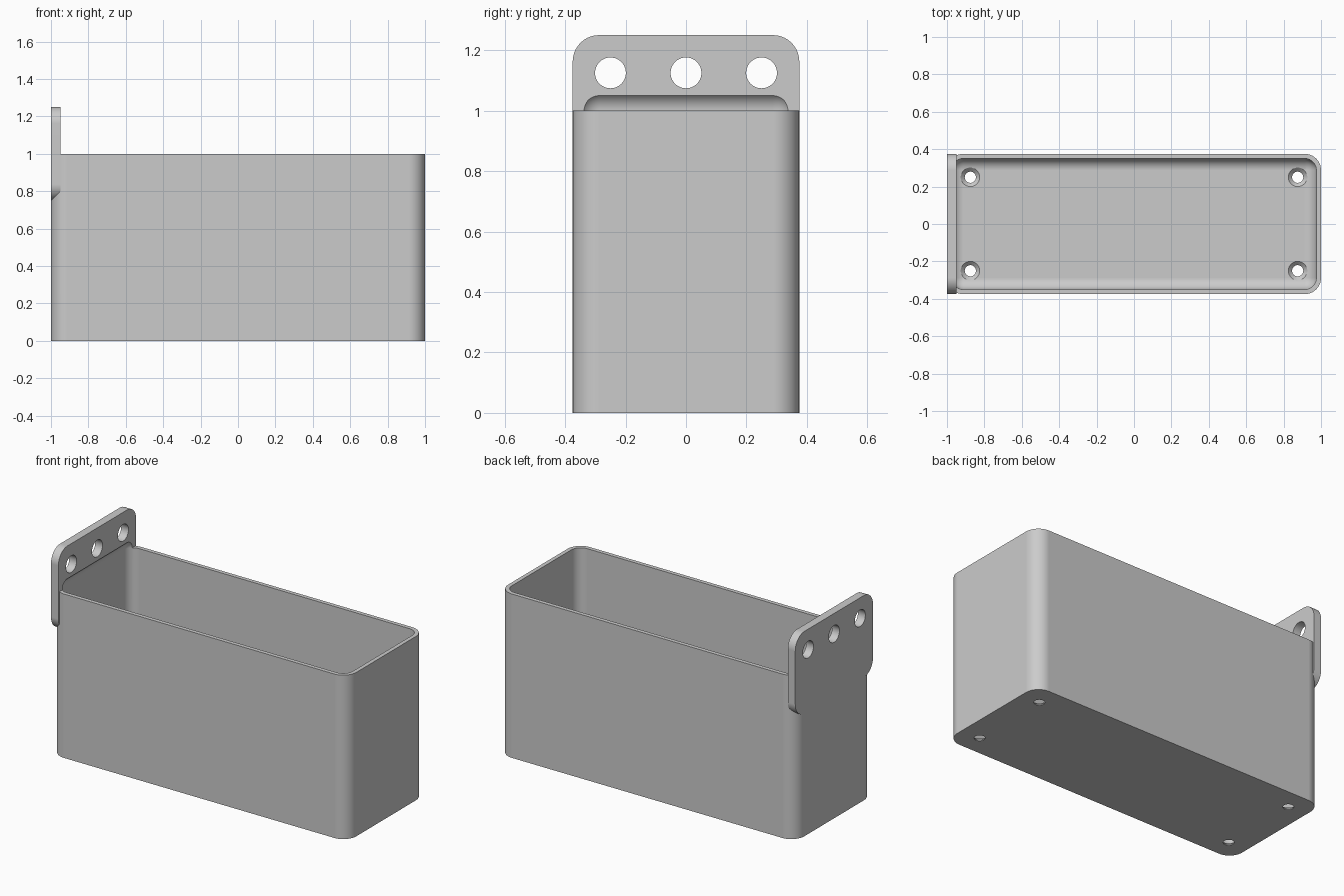
import bpy, bmesh, math
from mathutils import Matrix, Vector

cube = bpy.data.objects.get("Cube")
if cube:
    bpy.data.objects.remove(cube, do_unlink=True)

WALL, R_IN, R_OUT = 0.025, 0.0625, 0.0875
HALF_Y, BACK, FLANGE = 0.375, -1.0, 0.05

grey = bpy.data.materials.new("light grey")
grey.use_nodes = True
grey.diffuse_color = (0.6, 0.6, 0.6, 1)
grey.node_tree.nodes["Principled BSDF"].inputs["Base Color"].default_value = (0.6, 0.6, 0.6, 1)


def make(name, bm):
    mesh = bpy.data.meshes.new(name)
    bmesh.ops.recalc_face_normals(bm, faces=bm.faces)
    bm.to_mesh(mesh)
    bm.free()
    mesh.materials.append(grey)
    obj = bpy.data.objects.new(name, mesh)
    bpy.context.collection.objects.link(obj)
    return obj


def rounded_block(name, low, high, radius, axis=None):
    """Block with edges along one axis rounded, or all edges if axis is None."""
    low, high = Vector(low), Vector(high)
    bm = bmesh.new()
    bmesh.ops.create_cube(bm, size=1)
    bmesh.ops.scale(bm, vec=high - low, verts=bm.verts)
    bmesh.ops.translate(bm, vec=(low + high) / 2, verts=bm.verts)
    edges = [e for e in bm.edges if axis is None
             or abs((e.verts[0].co - e.verts[1].co).normalized()[axis]) > 0.9]
    bmesh.ops.bevel(bm, geom=edges, offset=radius, offset_type='OFFSET',
                    segments=10, profile=0.5, affect='EDGES')
    return make(name, bm)


def round_cutter(name, centre, r1, r2, depth, along_x=False):
    """Cylinder or cone centred on a point, along z or x."""
    bm = bmesh.new()
    turn = Matrix.Rotation(math.pi / 2, 4, 'Y') if along_x else Matrix()
    bmesh.ops.create_cone(bm, cap_ends=True, segments=40, radius1=r1, radius2=r2,
                          depth=depth, matrix=Matrix.Translation(centre) @ turn)
    return make(name, bm)


def combine(target, tool, operation):
    mod = target.modifiers.new(operation.lower(), 'BOOLEAN')
    mod.operation, mod.object, mod.solver = operation, tool, 'EXACT'
    bpy.context.view_layer.objects.active = target
    bpy.ops.object.modifier_apply(modifier=mod.name)
    bpy.data.objects.remove(tool, do_unlink=True)


# Outer shell with rounded upright corners
bin_body = rounded_block("bin_body", (BACK, -HALF_Y, 0), (1, HALF_Y, 1), R_OUT, axis=2)

# Mounting flange at the end wall
flange = rounded_block("mounting_flange", (BACK, -HALF_Y, 0.75),
                       (BACK + FLANGE, HALF_Y, 1.25), R_OUT, axis=0)
combine(bin_body, flange, 'UNION')

# Filleted cavity, which also bites a shallow recess into the flange
cavity = rounded_block("cavity", (BACK + WALL, WALL - HALF_Y, WALL),
                       (1 - WALL, HALF_Y - WALL, 1 + R_IN), R_IN)
combine(bin_body, cavity, 'DIFFERENCE')

# Mounting holes through the flange
for y in (-0.25, 0, 0.25):
    combine(bin_body, round_cutter("mounting_hole", (BACK + FLANGE / 2, y, 1.125),
                                   0.051, 0.051, 0.2, along_x=True), 'DIFFERENCE')

# Countersunk drain holes in the floor
for x in (-0.875, 0.875):
    for y in (-0.25, 0.25):
        combine(bin_body, round_cutter("drain_hole", (x, y, 0), 0.03, 0.03, 0.1), 'DIFFERENCE')
        combine(bin_body, round_cutter("countersink", (x, y, 0.02), 0.03, 0.06, 0.03), 'DIFFERENCE')

# Smooth fillets, sharp rims
bpy.ops.object.select_all(action='DESELECT')
bin_body.select_set(True)
bpy.context.view_layer.objects.active = bin_body
bpy.ops.object.shade_smooth_by_angle(angle=math.radians(30))
normals = bin_body.modifiers.new("even_normals", 'WEIGHTED_NORMAL')
normals.keep_sharp = True
